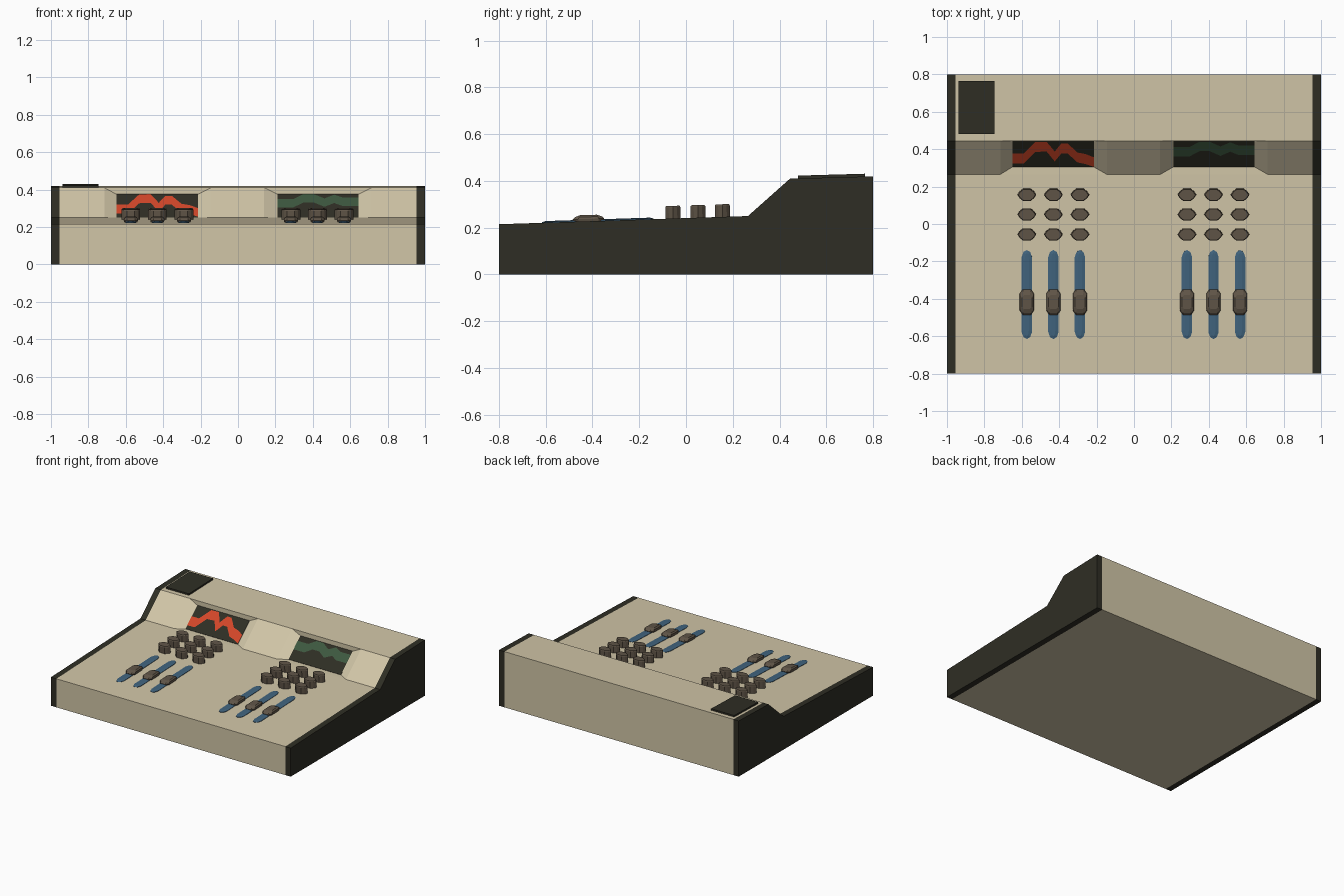
import bpy, bmesh, math
from mathutils import Vector

if "Cube" in bpy.data.objects:
    bpy.data.objects.remove(bpy.data.objects["Cube"])


def mat(name, rgb):
    m = bpy.data.materials.new(name)
    m.diffuse_color = (*rgb, 1)
    m.use_nodes = True
    m.node_tree.nodes["Principled BSDF"].inputs["Base Color"].default_value = m.diffuse_color
    return m


TAN = mat("tan", (0.64, 0.565, 0.39))
DARK = mat("dark_olive", (0.028, 0.027, 0.018))
BROWN = mat("brown_grey", (0.117, 0.091, 0.064))
BLUE = mat("slot_blue", (0.052, 0.127, 0.21))
RED = mat("screen_red", (0.65, 0.062, 0.022))
GREEN = mat("screen_green", (0.046, 0.098, 0.05))


def finish(bm, name, material, loc=(0, 0, 0), tilt=0):
    bmesh.ops.remove_doubles(bm, verts=bm.verts, dist=1e-5)
    bmesh.ops.recalc_face_normals(bm, faces=bm.faces)
    me = bpy.data.meshes.new(name)
    bm.to_mesh(me)
    bm.free()
    me.materials.append(material)
    ob = bpy.data.objects.new(name, me)
    ob.location = loc
    ob.rotation_euler.x = tilt
    bpy.context.collection.objects.link(ob)
    return ob


def loft(name, rings, material, loc=(0, 0, 0), tilt=0):
    """Skin matching closed rings and cap both ends."""
    bm = bmesh.new()
    vs = [[bm.verts.new(p) for p in r] for r in rings]
    n = len(vs[0])
    for a, b in zip(vs, vs[1:]):
        for i in range(n):
            j = (i + 1) % n
            bm.faces.new((a[i], a[j], b[j], b[i]))
    bm.faces.new(vs[0][::-1])
    bm.faces.new(vs[-1])
    return finish(bm, name, material, loc, tilt)


SLOPE = 0.035 / 1.065


def deck(y):
    return 0.215 + (y + 0.8) * SLOPE


# body: flat and recessed cross-sections along x
def section(x, recessed):
    a, b = ((0.305, 0.25), (0.445, 0.375)) if recessed else ((0.265, 0.25), (0.445, 0.41))
    pts = [(-0.8, 0), (-0.8, 0.215), (0.265, 0.25), a, b, (0.445, 0.41), (0.8, 0.42), (0.8, 0)]
    return [(x, y, z) for y, z in pts]


stations = [(-0.955, 0), (-0.715, 0), (-0.65, 1), (-0.215, 1), (-0.145, 0),
            (0.14, 0), (0.21, 1), (0.645, 1), (0.715, 0), (0.955, 0)]
loft("console_body", [section(x, r) for x, r in stations], TAN)

# side panels
side = [(-0.8, 0), (-0.8, 0.215), (0.265, 0.25), (0.445, 0.41), (0.8, 0.42), (0.8, 0)]
for s, label in ((-1, "left"), (1, "right")):
    loft(label + "_side_panel", [[(s * x, y, z) for y, z in side] for x in (0.955, 1.0)], DARK)

# raised plate on the rear shelf
def plate_ring(h):
    return [(x, y, 0.41 + (y - 0.445) * 0.0282 + h)
            for x, y in ((-0.937, 0.48), (-0.745, 0.48), (-0.745, 0.765), (-0.937, 0.765))]


loft("rear_plate", [plate_ring(-0.003), plate_ring(0.012)], DARK)

# screens with waveform bands
NORMAL = Vector((0, -0.666, 0.746))


def on_screen(x0, u, v, lift):
    return Vector((x0 + 0.435 * u, 0.305 + 0.14 * v, 0.25 + 0.125 * v)) + NORMAL * lift


def screen(label, x0, wave, thick, colour):
    rect = [(0, 0), (1, 0), (1, 1), (0, 1)]
    loft(label + "_screen", [[on_screen(x0, u, v, h) for u, v in rect] for h in (-0.001, 0.002)], DARK)
    bm = bmesh.new()
    for (u0, v0), (u1, v1) in zip(wave, wave[1:]):
        quad = [(u0, v0 - thick), (u1, v1 - thick), (u1, v1 + thick), (u0, v0 + thick)]
        bm.faces.new([bm.verts.new(on_screen(x0, u, min(max(v, 0.02), 0.98), 0.004)) for u, v in quad])
    finish(bm, label + "_waveform", colour)


screen("left", -0.65, [(0, .34), (.14, .34), (.28, .78), (.42, .8), (.52, .42), (.6, .72),
                       (.68, .72), (.8, .38), (.9, .32), (1, .2)], 0.19, RED)
screen("right", 0.21, [(0, .6), (.2, .6), (.32, .8), (.45, .8), (.58, .62), (.7, .78),
                       (.8, .66), (1, .66)], 0.18, GREEN)


# control shapes
def slot_ring(h, k):
    pts = [(0, -0.238), (0.018, -0.228), (0.028, -0.2), (0.028, 0.2), (0.018, 0.228), (0, 0.238),
           (-0.018, 0.228), (-0.028, 0.2), (-0.028, -0.2), (-0.018, -0.228)]
    return [(x * k, y * (0.9 + 0.1 * k), h) for x, y in pts]


def knob_ring(h, k, ky):
    pts = [(0.022, -0.068), (0.038, -0.045), (0.038, 0.045), (0.022, 0.068),
           (-0.022, 0.068), (-0.038, 0.045), (-0.038, -0.045), (-0.022, -0.068)]
    return [(x * k, y * ky, h) for x, y in pts]


def button_ring(h, k):
    pts = [(0.05, 0), (0.038, 0.018), (0.02, 0.032), (-0.02, 0.032), (-0.038, 0.018),
           (-0.05, 0), (-0.038, -0.018), (-0.02, -0.032), (0.02, -0.032), (0.038, -0.018)]
    return [(x * k, y * k, h) for x, y in pts]


TILT = math.atan(SLOPE)
for bank, xs in (("left", (-0.573, -0.431, -0.289)), ("right", (0.283, 0.425, 0.567))):
    for i, x in enumerate(xs, 1):
        # fader slot and its slider cap
        loft(f"{bank}_fader_slot_{i}", [slot_ring(-0.004, 1), slot_ring(0.003, 1), slot_ring(0.007, 0.4)],
             BLUE, (x, -0.377, deck(-0.377)), TILT)
        loft(f"{bank}_fader_cap_{i}", [knob_ring(-0.004, 0.9, 0.9), knob_ring(0.01, 1, 1),
                                       knob_ring(0.019, 0.95, 0.85), knob_ring(0.027, 0.7, 0.55)],
             BROWN, (x, -0.417, deck(-0.417)), TILT)
        # push buttons
        for j, y in enumerate((-0.055, 0.052, 0.157), 1):
            loft(f"{bank}_button_{i}_{j}", [button_ring(-0.005, 1), button_ring(0.048, 1),
                                            button_ring(0.054, 0.9)],
                 BROWN, (x, y, deck(y)), TILT)
